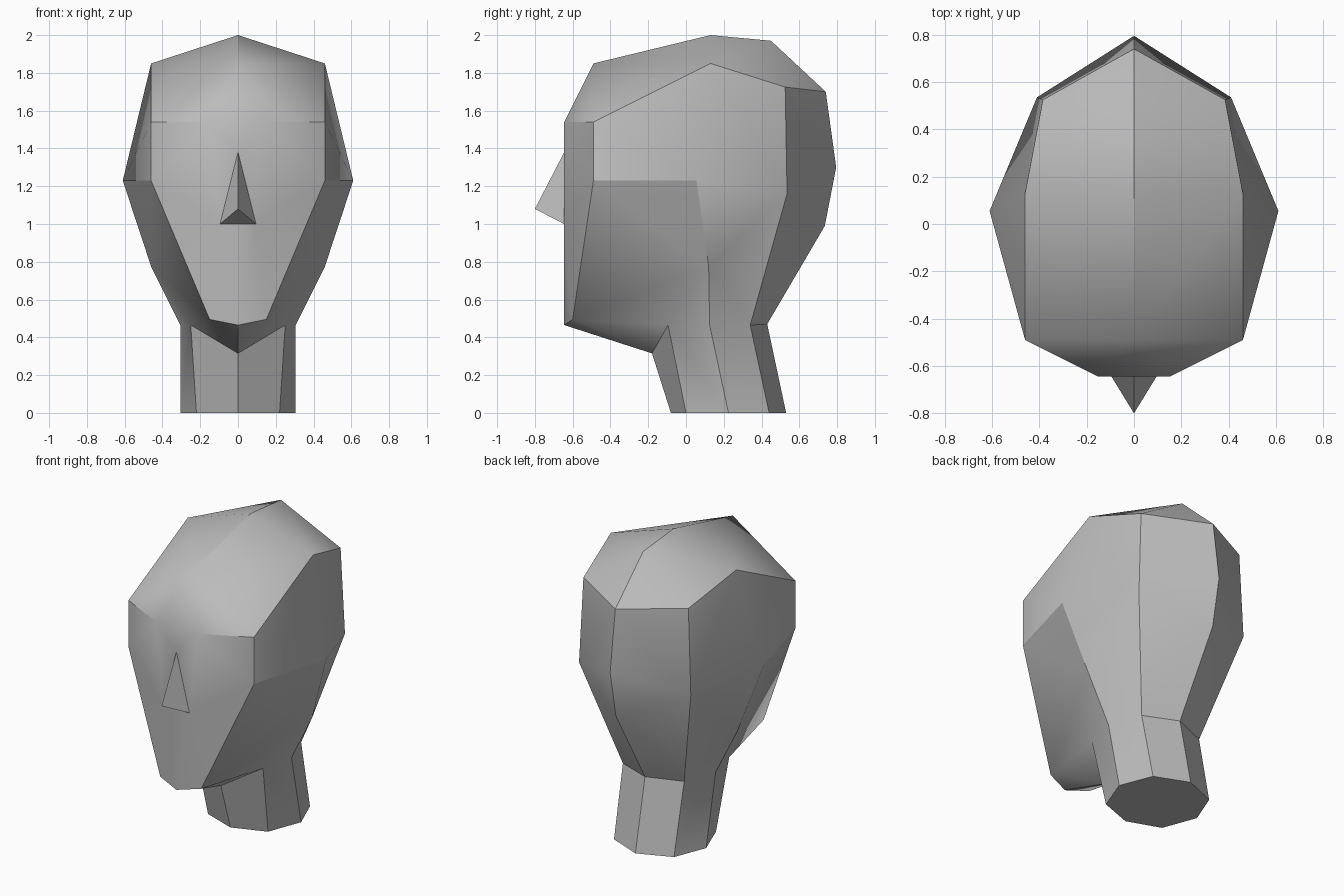
import bpy
import bmesh
import math

if "Cube" in bpy.data.objects:
    bpy.data.objects.remove(bpy.data.objects["Cube"], do_unlink=True)

clay = bpy.data.materials.new("clay_grey")
clay.use_nodes = True
GREY = (0.5, 0.5, 0.5, 1)
clay.diffuse_color = GREY
clay.node_tree.nodes["Principled BSDF"].inputs["Base Color"].default_value = GREY

# Landmarks on the centre line (y, z), from the face over the crown to the nape
centre = {
    "chin": (-.645, .465), "nose_base": (-.645, 1.0), "nose_tip": (-.8, 1.08),
    "nose_top": (-.645, 1.38), "brow_mid": (-.645, 1.54), "hairline": (-.49, 1.85),
    "crown": (.13, 2.0), "crown_back": (.45, 1.97), "back_top": (.74, 1.70),
    "back": (.795, 1.30), "back_low": (.735, .99), "nape": (.43, .47),
    "neck_back": (.53, 0), "throat": (-.18, .315), "neck_front": (-.08, 0),
}
# Landmarks on the left half (x, y, z)
side = {
    "brow": (.15, -.645, 1.54), "nostril": (.095, -.645, 1.0),
    "temple": (.46, -.49, 1.54), "cheek": (.46, -.49, 1.23), "jaw": (.15, -.6, .495),
    "top_side": (.46, .13, 1.85), "ear": (.61, .055, 1.23), "ear_low": (.46, .12, .775),
    "rear_top": (.385, .525, 1.725), "rear": (.41, .535, 1.16),
    "throat_side": (.25, -.095, .465), "neck_side": (.305, .125, .465),
    "nape_side": (.225, .34, .465), "base_front": (.22, 0, 0),
    "base_side": (.305, .225, 0), "base_rear": (.22, .44, 0),
}

# Faces of one half, grouped by region
regions = {
    "nose": ["nose_top nostril nose_tip", "nostril nose_base nose_tip"],
    "face": ["brow_mid brow nose_top", "nose_top brow nostril", "brow temple cheek",
             "brow cheek nostril", "cheek jaw nostril", "nostril jaw chin nose_base"],
    "forehead": ["hairline brow brow_mid", "hairline temple brow",
                 "hairline top_side temple", "hairline crown top_side"],
    "crown": ["crown crown_back top_side", "crown_back rear_top top_side",
              "crown_back back_top rear_top"],
    "side": ["temple top_side ear cheek", "top_side rear_top rear ear",
             "cheek ear ear_low jaw", "jaw ear_low throat_side",
             "throat_side ear_low neck_side", "ear rear ear_low",
             "ear_low rear nape_side", "ear_low nape_side neck_side"],
    "back": ["back_top back rear rear_top", "back back_low rear",
             "back_low nape nape_side rear"],
    "jaw": ["chin jaw throat", "jaw throat_side throat"],
    "neck": ["throat throat_side base_front neck_front",
             "throat_side neck_side base_side base_front",
             "neck_side nape_side base_rear base_side",
             "nape_side nape neck_back base_rear"],
}

bm = bmesh.new()
mid = {name: bm.verts.new((0, y, z)) for name, (y, z) in centre.items()}


def build_half(sign):
    """Build one half of the bust, sharing the centre-line points."""
    verts = dict(mid)
    for name, (x, y, z) in side.items():
        verts[name] = bm.verts.new((sign * x, y, z))
    for faces in regions.values():
        for face in faces:
            bm.faces.new([verts[name] for name in face.split()])
    return verts


left, right = build_half(1), build_half(-1)

# Flat underside of the neck
rim = ["base_front", "base_side", "base_rear"]
bm.faces.new([mid["neck_front"]] + [left[n] for n in rim]
             + [mid["neck_back"]] + [right[n] for n in reversed(rim)])
bmesh.ops.recalc_face_normals(bm, faces=bm.faces[:])

mesh = bpy.data.meshes.new("head_bust")
bm.to_mesh(mesh)
bm.free()
mesh.materials.append(clay)
head = bpy.data.objects.new("head_bust", mesh)
bpy.context.collection.objects.link(head)

# Soft shading across shallow folds, crisp edges elsewhere
bpy.ops.object.select_all(action="DESELECT")
head.select_set(True)
bpy.context.view_layer.objects.active = head
bpy.ops.object.shade_smooth_by_angle(angle=math.radians(30))
